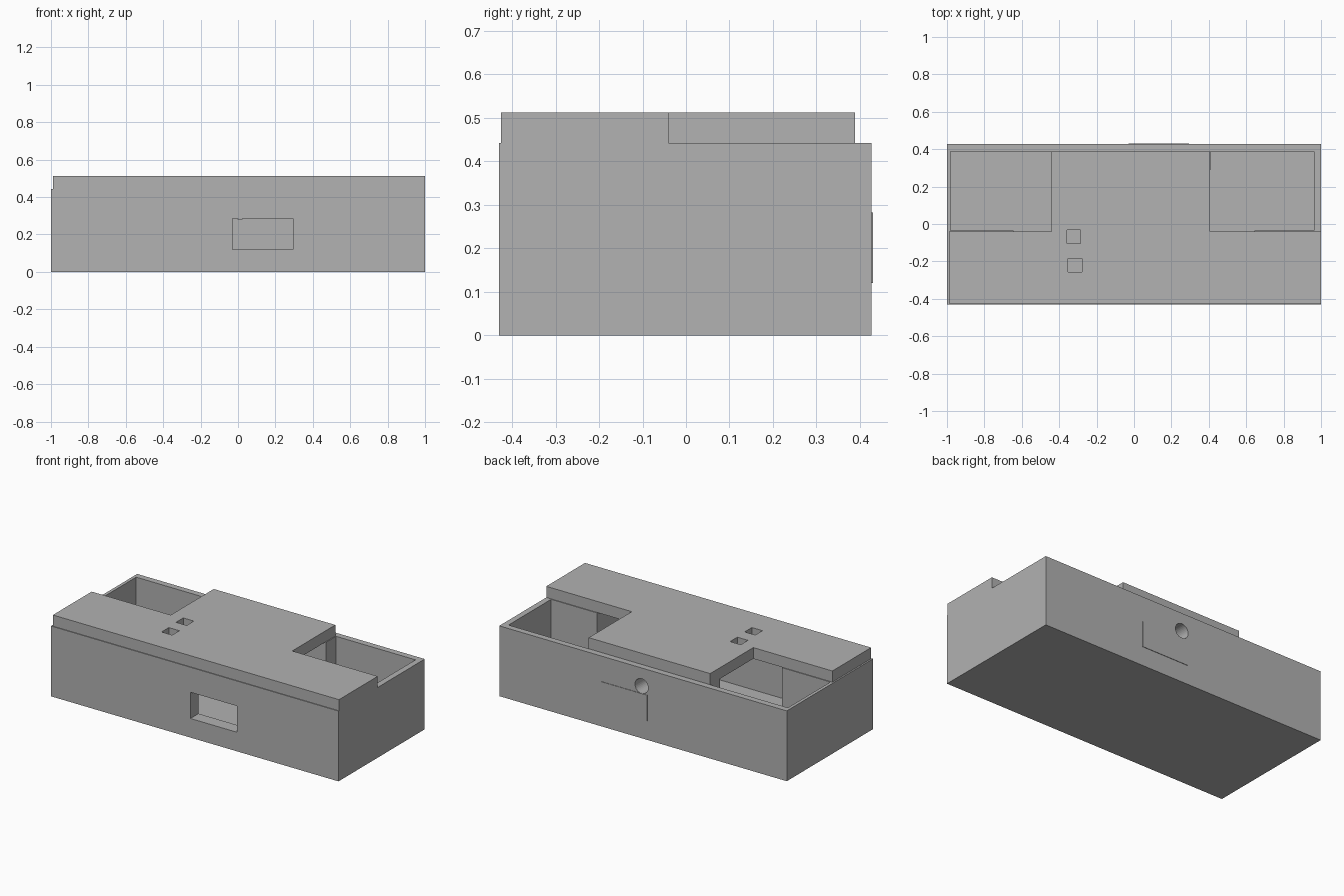
import bpy
import bmesh
import math

if "Cube" in bpy.data.objects:
    bpy.data.objects.remove(bpy.data.objects["Cube"])

grey = bpy.data.materials.new("plain grey")
grey.diffuse_color = (0.445, 0.445, 0.445, 1)
grey.use_nodes = True
grey.node_tree.nodes["Principled BSDF"].inputs["Base Color"].default_value = grey.diffuse_color


def prism(name, outline, z0, z1):
    """Extrude a flat outline (x, y) from z0 up to z1."""
    bm = bmesh.new()
    face = bm.faces.new([bm.verts.new((x, y, z0)) for x, y in outline])
    top = bmesh.ops.extrude_face_region(bm, geom=[face])["geom"]
    verts = [v for v in top if isinstance(v, bmesh.types.BMVert)]
    bmesh.ops.translate(bm, verts=verts, vec=(0, 0, z1 - z0))
    bmesh.ops.recalc_face_normals(bm, faces=bm.faces)
    mesh = bpy.data.meshes.new(name)
    bm.to_mesh(mesh)
    bm.free()
    mesh.materials.append(grey)
    obj = bpy.data.objects.new(name, mesh)
    bpy.context.collection.objects.link(obj)
    return obj


def box(name, x0, x1, y0, y1, z0, z1):
    return prism(name, [(x0, y0), (x1, y0), (x1, y1), (x0, y1)], z0, z1)


def cut(target, cutter):
    mod = target.modifiers.new(cutter.name, "BOOLEAN")
    mod.operation = "DIFFERENCE"
    mod.solver = "EXACT"
    mod.object = cutter
    cutter.hide_render = True
    cutter.hide_viewport = True
    cutter.display_type = "WIRE"


# Base plate and the thick-walled case standing on it
box("base_plate", -1, 1, -0.43, 0.427, 0, 0.07)
case = box("case_walls", -1, 1, -0.43, 0.427, 0.07, 0.442)

# Inside space: solid front corners and a thicker middle rear wall
cavity = prism("cavity_cutter", [
    (-0.645, -0.35), (0.645, -0.35), (0.645, -0.035), (0.963, -0.035),
    (0.963, 0.388), (0.41, 0.388), (0.41, 0.288), (-0.437, 0.288),
    (-0.437, 0.388), (-0.98, 0.388), (-0.98, -0.035), (-0.645, -0.035),
], 0.0, 0.6)
cut(case, cavity)

# Front window
cut(case, box("window_cutter", -0.03, 0.295, -0.6, -0.3, 0.12, 0.285))

# Round cable hole in the rear wall
bpy.ops.mesh.primitive_cylinder_add(vertices=32, radius=0.046, depth=0.4,
                                    location=(0.01, 0.36, 0.328),
                                    rotation=(math.pi / 2, 0, 0))
cable = bpy.context.object
cable.name = "cable_hole_cutter"
cable.data.materials.append(grey)
cut(case, cable)

# Slim raised panel on the rear face
box("rear_panel", -0.03, 0.295, 0.426, 0.43, 0.12, 0.282)

# T-shaped lid leaving both rear corners open
lid = prism("lid", [
    (-0.99, -0.425), (1, -0.425), (1, -0.04), (0.405, -0.04),
    (0.405, 0.388), (-0.44, 0.388), (-0.44, -0.04), (-0.99, -0.04),
], 0.442, 0.512)

# Two small square holes through the lid
for i, (x, y) in enumerate([(-0.322, -0.067), (-0.315, -0.221)]):
    cut(lid, box(f"lid_hole_cutter_{i + 1}", x - 0.037, x + 0.037,
                 y - 0.036, y + 0.036, 0.4, 0.6))
